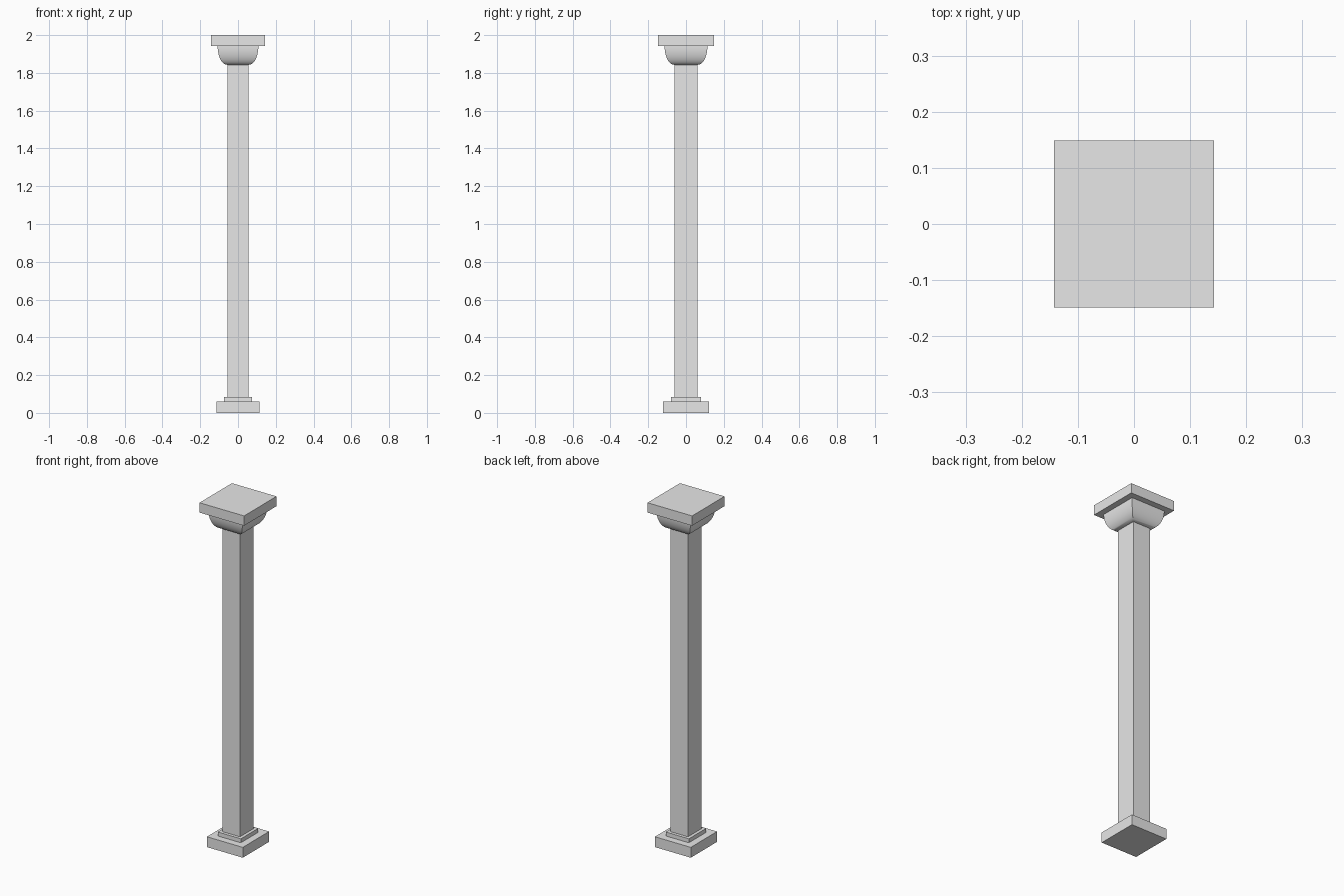
import bpy
import bmesh
import math

cube = bpy.data.objects.get("Cube")
if cube:
    bpy.data.objects.remove(cube, do_unlink=True)

stone = bpy.data.materials.new("grey_stone")
stone.use_nodes = True
stone.diffuse_color = (0.8, 0.8, 0.8, 1)
stone.node_tree.nodes["Principled BSDF"].inputs["Base Color"].default_value = (0.8, 0.8, 0.8, 1)

DEPTH_EXTRA = 0.0055  # the column is slightly deeper than wide


def rectangular_loft(name, profile, smooth=False):
    """Stack rectangles given as (half width, height) and cap both ends."""
    bm = bmesh.new()
    rings = []
    for half, z in profile:
        deep = half + DEPTH_EXTRA
        corners = [(-half, -deep), (half, -deep), (half, deep), (-half, deep)]
        rings.append([bm.verts.new((x, y, z)) for x, y in corners])
    for low, high in zip(rings, rings[1:]):
        for i in range(4):
            j = (i + 1) % 4
            bm.faces.new((low[i], low[j], high[j], high[i]))
    bm.faces.new(rings[0][::-1])
    bm.faces.new(rings[-1])
    mesh = bpy.data.meshes.new(name)
    bm.to_mesh(mesh)
    bm.free()
    mesh.materials.append(stone)
    obj = bpy.data.objects.new(name, mesh)
    bpy.context.collection.objects.link(obj)
    if smooth:
        bpy.ops.object.select_all(action='DESELECT')
        obj.select_set(True)
        bpy.context.view_layer.objects.active = obj
        bpy.ops.object.shade_smooth_by_angle(angle=math.radians(35))
    return obj


# Base and shaft
rectangular_loft("plinth", [(0.115, 0), (0.115, 0.06)])
rectangular_loft("base_step", [(0.074, 0.06), (0.074, 0.083)])
rectangular_loft("shaft", [(0.056, 0.083), (0.056, 1.843)])

# Capital: quarter-round moulding under a square slab
STEPS = 12
angles = [math.pi / 2 * i / STEPS for i in range(STEPS + 1)]
curve = [(0.058 + 0.05 * math.sin(a), 1.943 - 0.1 * math.cos(a)) for a in angles]
rectangular_loft("capital_moulding", curve, smooth=True)
rectangular_loft("capital_slab", [(0.143, 1.943), (0.143, 2.0)])
